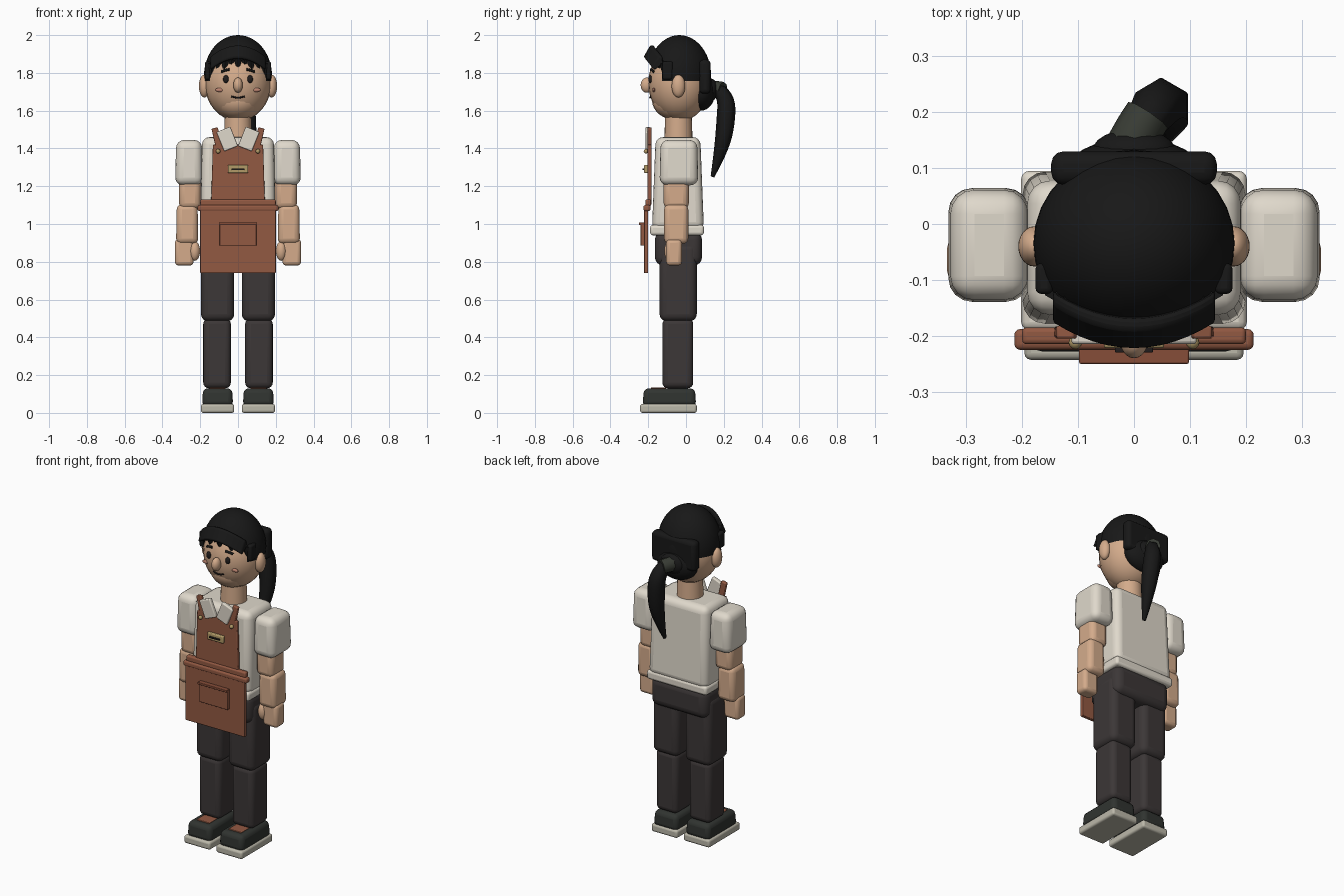
import bpy, bmesh, math
from mathutils import Matrix, Vector

if "Cube" in bpy.data.objects:
    bpy.data.objects.remove(bpy.data.objects["Cube"])

COL = dict(skin=(.66, .41, .26), shirt=(.74, .69, .60), pants=(.045, .038, .038), hair=(.009, .009, .009),
           shoe=(.03, .034, .03), sole=(.50, .48, .40), apron=(.29, .10, .055), trim=(.24, .075, .04),
           brass=(.45, .33, .14), dark=(.015, .012, .012), blush=(.52, .24, .17), tie=(.04, .045, .035))
MATS = {}
for k, c in COL.items():
    MATS[k] = bpy.data.materials.new(k)
    MATS[k].diffuse_color = (*c, 1)


def finish(name, bm, mat, bevel=0, seg=3, angle=35):
    bmesh.ops.recalc_face_normals(bm, faces=bm.faces)
    me = bpy.data.meshes.new(name)
    bm.to_mesh(me)
    bm.free()
    ob = bpy.data.objects.new(name, me)
    bpy.context.collection.objects.link(ob)
    me.materials.append(MATS[mat])
    if bevel:
        m = ob.modifiers.new("bevel", "BEVEL")
        m.width, m.segments = bevel, seg
    bpy.ops.object.select_all(action='DESELECT')
    ob.select_set(True)
    bpy.context.view_layer.objects.active = ob
    bpy.ops.object.shade_smooth_by_angle(angle=math.radians(angle))
    return ob


def box(name, x, y, z, mat, bevel=.008, top=(1, 1), tilt=0, seg=3):
    """Rounded box from ranges; top scales the upper face, tilt rotates about y."""
    bm = bmesh.new()
    bmesh.ops.create_cube(bm, size=1)
    for v in bm.verts:
        if v.co.z > 0:
            v.co.x *= top[0]
            v.co.y *= top[1]
        v.co = Vector((v.co.x * (x[1] - x[0]), v.co.y * (y[1] - y[0]), v.co.z * (z[1] - z[0])))
    c = Vector([(r[0] + r[1]) / 2 for r in (x, y, z)])
    bm.transform(Matrix.Translation(c) @ Matrix.Rotation(tilt, 4, 'Y'))
    return finish(name, bm, mat, bevel, seg)


def ball(name, c, r, mat, cut=None, u=24, v=16):
    bm = bmesh.new()
    bmesh.ops.create_uvsphere(bm, u_segments=u, v_segments=v, radius=1)
    bm.transform(Matrix.Translation(c) @ Matrix.Diagonal((*r, 1)))
    if cut:
        bmesh.ops.delete(bm, geom=[f for f in bm.faces if cut(f.calc_center_median())], context='FACES')
    return finish(name, bm, mat)


def tube(name, pts, mat, res=2):
    """Tapered tube through (x, y, z, radius) points."""
    cu = bpy.data.curves.new(name, 'CURVE')
    cu.dimensions, cu.bevel_depth, cu.bevel_resolution, cu.use_fill_caps = '3D', 1, res, True
    cu.resolution_u = 4
    sp = cu.splines.new('NURBS')
    sp.points.add(len(pts) - 1)
    for p, q in zip(sp.points, pts):
        p.co, p.radius = (*q[:3], 1), q[3]
    sp.use_endpoint_u, sp.order_u = True, 3
    ob = bpy.data.objects.new(name, cu)
    bpy.context.collection.objects.link(ob)
    cu.materials.append(MATS[mat])
    return ob


HC, HR = Vector((0, -.035, 1.745)), (.176, .165, .2)


def face_y(x, z):
    """Front surface of the head at x, z."""
    d = 1 - (x / HR[0]) ** 2 - ((z - HC.z) / HR[2]) ** 2
    return HC.y - HR[1] * math.sqrt(max(d, 0))


# head and face
ball("head", HC, HR, 'skin')
ball("jaw", (0, -.05, 1.655), (.125, .13, .105), 'skin')
ball("nose", (0, -.208, 1.735), (.025, .032, .04), 'skin')
tube("mouth", [(x, face_y(x, 1.67) - .003, 1.668 + 6 * x * x, .0045)
               for x in (-.035, -.018, 0, .018, .035)], 'dark')
bm = bmesh.new()
bmesh.ops.create_cone(bm, cap_ends=True, segments=24, radius1=.075, radius2=.07, depth=.16)
bm.transform(Matrix.Translation((0, -.04, 1.51)))
finish("neck", bm, 'skin')

# hair dome, open at the face
ball("hair_cap", (0, -.035, 1.785), (.18, .168, .215), 'hair',
     lambda c: c.z < 1.765 or (c.y < -.12 and c.z < 1.86), 32, 24)
# fringe locks along the forehead
for i in range(9):
    x = -.14 + i * .035
    z = 1.85 - 1.8 * x * x + (.01 if i % 2 else -.005)
    bm = bmesh.new()
    bmesh.ops.create_cone(bm, cap_ends=True, segments=6, radius1=.028, radius2=.004, depth=.075)
    bm.transform(Matrix.Translation((x, face_y(x, z) + .006, z)) @ Matrix.Rotation(math.pi - x, 4, 'Y'))
    finish("fringe_lock", bm, 'hair')
# curved visor strip
bm = bmesh.new()
rings = []
for i in range(13):
    x = -.145 + i * .29 / 12
    dy, dz = 2.2 * x * x, -2.8 * x * x
    rings.append([bm.verts.new((x, y + dy, z + dz)) for y, z in
                  ((-.17, 1.945), (-.19, 1.945), (-.224, 1.885), (-.212, 1.872), (-.165, 1.905))])
for a, b in zip(rings, rings[1:]):
    for j in range(5):
        bm.faces.new((a[j], a[j - 1], b[j - 1], b[j]))
bm.faces.new(rings[0])
bm.faces.new(rings[-1])
finish("cap_visor", bm, 'hair', .006, 2)
# back hair, tie and ponytail
box("back_hair", (-.148, .148), (.07, .13), (1.69, 1.87), 'hair', .022)
ball("nape_hair", (0, .08, 1.70), (.13, .075, .10), 'hair')
ball("hair_knot", (0, .13, 1.71), (.075, .04, .06), 'hair')
tube("hair_tie", [(-.01, .13, 1.715, .045), (.005, .165, 1.715, .043), (.025, .195, 1.71, .042)], 'tie')
tube("ponytail", [(.02, .175, 1.71, .035), (.04, .215, 1.67, .046), (.055, .212, 1.55, .05),
                  (.06, .19, 1.40, .04), (.045, .14, 1.25, .010)], 'hair', 1)

# shirt and hips
box("shirt_body", (-.2, .2), (-.18, .095), (.97, 1.46), 'shirt', .04, (.95, .86), seg=4)
box("shirt_hem", (-.202, .202), (-.19, .095), (.94, .995), 'shirt', .015)
box("hips", (-.19, .19), (-.165, .085), (.78, .96), 'pants', .045, seg=4)

# apron
box("apron_bib", (-.143, .143), (-.205, -.183), (1.1, 1.42), 'apron', .005, (.93, 1))
box("apron_skirt", (-.2, .2), (-.222, -.2), (.74, 1.09), 'apron', .004)
box("apron_waistband", (-.2, .2), (-.215, -.185), (1.095, 1.13), 'apron', .008)
box("apron_belt", (-.214, .214), (-.225, -.188), (1.068, 1.1), 'apron', .01)
box("apron_pocket", (-.098, .098), (-.24, -.218), (.885, 1.0), 'apron', .004)
box("pocket_edge", (-.098, .098), (-.25, -.22), (.994, 1.008), 'trim', .003)
box("name_tag", (-.054, .054), (-.222, -.2), (1.27, 1.312), 'brass', .005)
box("tag_bar", (-.034, .034), (-.23, -.215), (1.286, 1.295), 'dark', .002)

# paired parts
for s, side in ((-1, "left"), (1, "right")):
    def span(a, b):
        return tuple(sorted((s * a, s * b)))

    ball("ear_" + side, (s * .178, -.04, 1.73), (.029, .036, .06), 'skin')
    ball("eye_" + side, (s * .064, face_y(.064, 1.767) - .002, 1.767), (.015, .01, .021), 'dark')
    ball("cheek_" + side, (s * .096, face_y(.096, 1.71), 1.71), (.025, .008, .011), 'blush')
    tube("brow_" + side, [(s * x, face_y(x, z) - .003, z, .007) for x, z in
                          ((.045, 1.818), (.066, 1.816), (.088, 1.806))], 'hair')
    # side hair in front of the ear
    box("sideburn_" + side, span(.145, .176), (-.125, -.07), (1.765, 1.86), 'hair', .01)
    # collar, straps and rivets
    box("collar_" + side, span(.018, .096), (-.215, -.19), (1.395, 1.505), 'shirt', .006, tilt=s * .38)
    box("apron_strap_" + side, span(.092, .126), (-.205, -.182), (1.375, 1.51), 'apron', .005, tilt=s * .22)
    ball("rivet_" + side, (s * .105, -.212, 1.385), (.012, .012, .012), 'brass', u=12, v=8)
    # arm
    box("sleeve_" + side, span(.185, .333), (-.14, .065), (1.205, 1.445), 'shirt', .042, (.92, .95), seg=4)
    box("upper_arm_" + side, span(.197, .312), (-.118, .015), (1.08, 1.25), 'skin', .03)
    box("forearm_" + side, span(.21, .328), (-.116, .012), (.895, 1.105), 'skin', .028, (.93, 1))
    box("hand_" + side, span(.235, .334), (-.105, -.022), (.78, .92), 'skin', .02)
    ball("thumb_" + side, (s * .229, -.085, .857), (.028, .03, .052), 'skin')
    # leg
    box("thigh_" + side, span(.02, .196), (-.14, .057), (.485, .9), 'pants', .038, seg=4)
    box("shin_" + side, span(.038, .184), (-.125, .038), (.13, .5), 'pants', .03, seg=4)
    # shoe
    box("shoe_" + side, span(.026, .19), (-.23, .054), (.035, .13), 'shoe', .025, (.94, .95))
    box("shoe_sole_" + side, span(.02, .196), (-.243, .057), (0, .047), 'sole', .012)
    box("shoe_tongue_" + side, span(.065, .15), (-.185, -.105), (.12, .135), 'apron', .004)

for m in bpy.data.materials:
    if m.users and not m.is_grease_pencil:
        m.use_nodes = True
        m.node_tree.nodes["Principled BSDF"].inputs["Base Color"].default_value = m.diffuse_color
